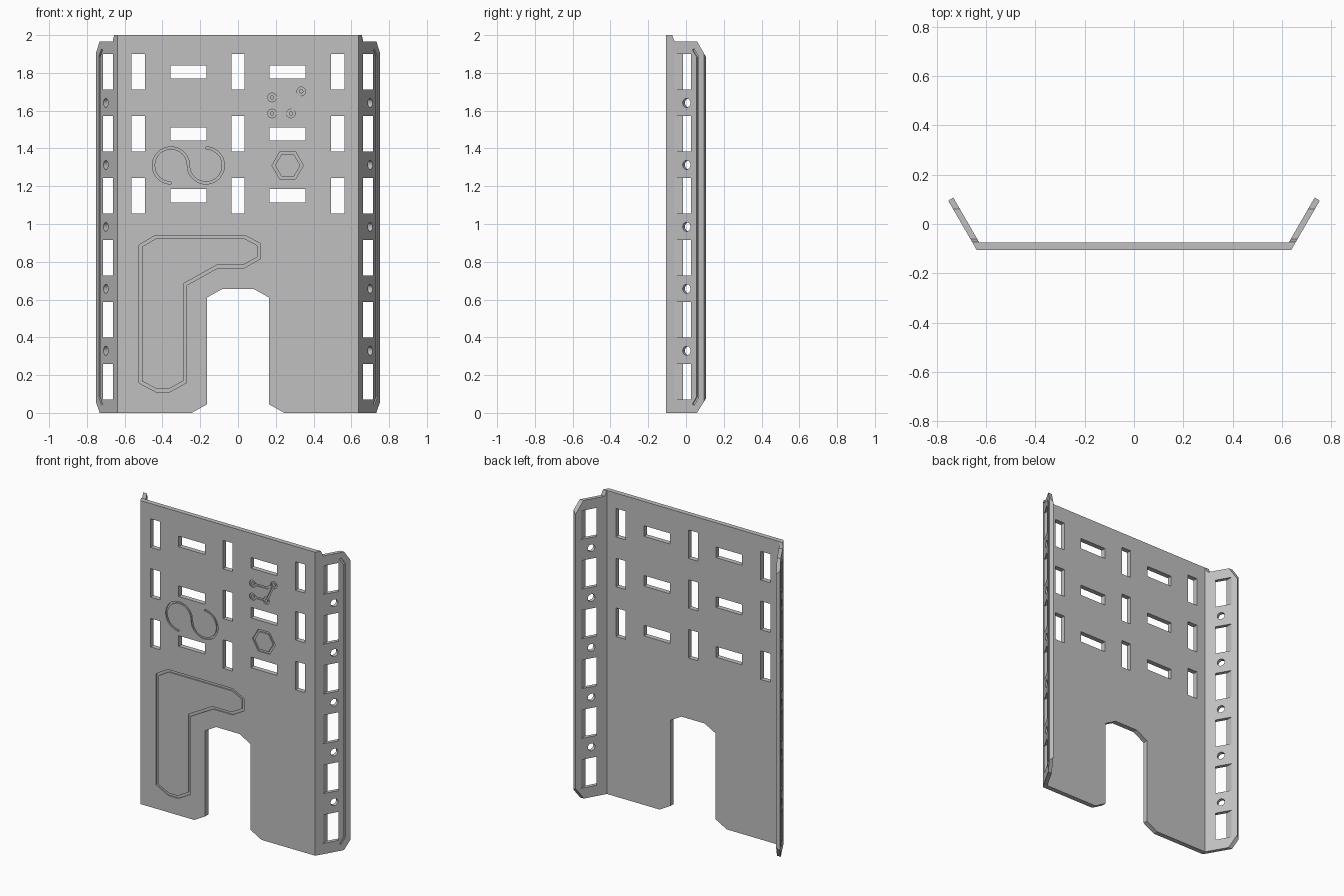
import bpy, bmesh, math
from mathutils import Vector

cube = bpy.data.objects.get("Cube")
if cube:
    bpy.data.objects.remove(cube, do_unlink=True)

FRONT, BACK, FOLD, WING, THICK = -0.106, -0.074, 0.637, 0.232, 0.024
DIR = Vector((0.5, 0.866))      # direction of the right-hand wing in plan
INW = Vector((-0.866, 0.5))     # its inward normal
PITCH, ROW = 0.328, 0.165


# Coordinate frames: (p, q, depth) -> 3D
def plan(p, q, d):
    return (p, q, d)


def facing(p, q, d):
    return (p, FRONT + d, q)


def sideways(p, q, d):
    return (d, p, q)


def wing_frame(side):
    def place(u, z, d):
        v = Vector((FOLD, FRONT)) + DIR * u + INW * d
        return (side * v.x, v.y, z)
    return place


# Mesh builders
def prism(bm, pts, lo, hi, frame):
    a = [bm.verts.new(frame(p, q, lo)) for p, q in pts]
    b = [bm.verts.new(frame(p, q, hi)) for p, q in pts]
    bm.faces.new(a)
    bm.faces.new(b[::-1])
    n = len(pts)
    for i in range(n):
        bm.faces.new((a[i], b[i], b[(i + 1) % n], a[(i + 1) % n]))


def box(bm, cx, cz, w, h, frame, lo, hi):
    x, z = w / 2, h / 2
    prism(bm, [(cx - x, cz - z), (cx + x, cz - z), (cx + x, cz + z), (cx - x, cz + z)], lo, hi, frame)


def ribbon(bm, pts, width, depth, frame, closed=False):
    """Solid strip of constant width along a path, for engraving."""
    pts = [Vector(p) for p in pts]
    n = len(pts)
    rings = []
    for i, p in enumerate(pts):
        before = pts[i - 1] if closed or i else None
        after = pts[(i + 1) % n] if closed or i < n - 1 else None
        t1 = (p - before).normalized() if before is not None else (after - p).normalized()
        t2 = (after - p).normalized() if after is not None else t1
        n1, n2 = Vector((-t1.y, t1.x)), Vector((-t2.y, t2.x))
        m = (n1 + n2).normalized()
        m *= width / 2 / m.dot(n1)
        l, r = p + m, p - m
        rings.append([bm.verts.new(frame(*c)) for c in
                      ((l.x, l.y, -0.02), (r.x, r.y, -0.02), (r.x, r.y, depth), (l.x, l.y, depth))])
    for i in range(n if closed else n - 1):
        a, b = rings[i], rings[(i + 1) % n]
        for k in range(4):
            j = (k + 1) % 4
            bm.faces.new((a[k], a[j], b[j], b[k]))
    if not closed:
        bm.faces.new(rings[0])
        bm.faces.new(rings[-1][::-1])


def arc(cx, cz, r, start, end, n):
    angles = [math.radians(start + (end - start) * i / n) for i in range(n + 1)]
    return [(cx + r * math.cos(t), cz + r * math.sin(t)) for t in angles]


def make(name, bm):
    bmesh.ops.recalc_face_normals(bm, faces=bm.faces[:])
    me = bpy.data.meshes.new(name)
    bm.to_mesh(me)
    bm.free()
    ob = bpy.data.objects.new(name, me)
    bpy.context.scene.collection.objects.link(ob)
    return ob


def cut(target, bm):
    tool = make("cutter", bm)
    tool.hide_render = True
    mod = target.modifiers.new("cut", 'BOOLEAN')
    mod.operation, mod.solver, mod.object = 'DIFFERENCE', 'EXACT', tool
    mod.use_self = True
    bpy.context.view_layer.objects.active = target
    bpy.ops.object.modifier_apply(modifier=mod.name)
    bpy.data.objects.remove(tool, do_unlink=True)


# Folded sheet, extruded upward from its plan section
corner = Vector((FOLD, FRONT))
tip = corner + DIR * WING
inner_tip = tip + INW * THICK
start = corner + INW * THICK
inner_fold = start + DIR * ((BACK - start.y) / DIR.y)
half = [corner, tip, inner_tip, inner_fold]
section = [(v.x, v.y) for v in half] + [(-v.x, v.y) for v in reversed(half)]
bm = bmesh.new()
prism(bm, section, 0, 2, plan)
panel = make("folded_panel", bm)

# Trimmed wing corners and the bottom notch
bm = bmesh.new()
prism(bm, [(-0.072, 2.05), (-0.072, 1.995), (-0.06, 1.965), (0.06, 1.965),
           (0.108, 1.88), (0.2, 1.88), (0.2, 2.05)], -1, 1, sideways)
prism(bm, [(0.058, -0.05), (0.058, 0), (0.108, 0.08), (0.2, 0.08), (0.2, -0.05)], -1, 1, sideways)
notch = [(0.245, -0.05), (0.245, 0), (0.165, 0.045), (0.165, 0.61), (0.085, 0.655)]
prism(bm, notch + [(-x, z) for x, z in reversed(notch)], -0.05, 0.08, facing)
cut(panel, bm)

# Slots in the panel and wings, and round wing holes
bm = bmesh.new()
for row in range(6):
    z = ROW + PITCH * row
    if row >= 3:
        for x in (-0.528, 0, 0.528):
            box(bm, x, z, 0.07, 0.188, facing, -0.05, 0.08)
        for x in (-0.263, 0.263):
            box(bm, x, z, 0.19, 0.07, facing, -0.05, 0.08)
    for side in (-1, 1):
        box(bm, side * 0.688, z, 0.052, 0.188, facing, -0.1, 0.4)
        if row < 5:
            hole = arc(0.126, z + PITCH / 2, 0.024, 0, 360, 24)[:-1]
            prism(bm, hole, -0.03, 0.06, wing_frame(side))
cut(panel, bm)

# Engraved outlines: wing edges, large panel, hexagon and wave
bm = bmesh.new()
for side in (-1, 1):
    ribbon(bm, [(0.166, 0.043), (0.194, 0.085), (0.194, 1.885), (0.166, 1.925)],
           0.012, 0.008, wing_frame(side))
ribbon(bm, [(-0.515, 0.885), (-0.435, 0.932), (0.035, 0.932), (0.11, 0.892), (0.11, 0.82),
            (0.03, 0.775), (-0.11, 0.775), (-0.28, 0.68), (-0.28, 0.165), (-0.365, 0.118),
            (-0.43, 0.118), (-0.515, 0.162)], 0.016, 0.008, facing, True)
ribbon(bm, arc(0.263, 1.31, 0.075, 0, 360, 6)[:-1], 0.014, 0.008, facing, True)
wave = arc(-0.355, 1.31, 0.0925, 270, 0, 30) + arc(-0.17, 1.31, 0.0925, 180, 450, 30)[1:]
ribbon(bm, wave, 0.012, 0.008, facing)
cut(panel, bm)

# Engraved linked rings
nodes = [(0.18, 1.67), (0.335, 1.702), (0.28, 1.585), (0.18, 1.585)]
bm = bmesh.new()
for x, z in nodes:
    ribbon(bm, arc(x, z, 0.017, 0, 360, 20)[:-1], 0.012, 0.008, facing, True)
cut(panel, bm)
bm = bmesh.new()
ribbon(bm, [(0.198, 1.67), (0.285, 1.67), (0.32, 1.693)], 0.012, 0.007, facing)
ribbon(bm, [(0.328, 1.686), (0.288, 1.601)], 0.012, 0.007, facing)
ribbon(bm, [(0.262, 1.585), (0.198, 1.585)], 0.012, 0.007, facing)
cut(panel, bm)

# Plain grey finish
grey = bpy.data.materials.new("plain_grey")
grey.use_nodes = True
colour = (0.53, 0.53, 0.53, 1)
grey.diffuse_color = colour
grey.node_tree.nodes["Principled BSDF"].inputs["Base Color"].default_value = colour
panel.data.materials.clear()
panel.data.materials.append(grey)
for face in panel.data.polygons:
    face.material_index = 0

bpy.ops.object.select_all(action='DESELECT')
panel.select_set(True)
bpy.context.view_layer.objects.active = panel
bpy.ops.object.shade_smooth_by_angle(angle=math.radians(25))
